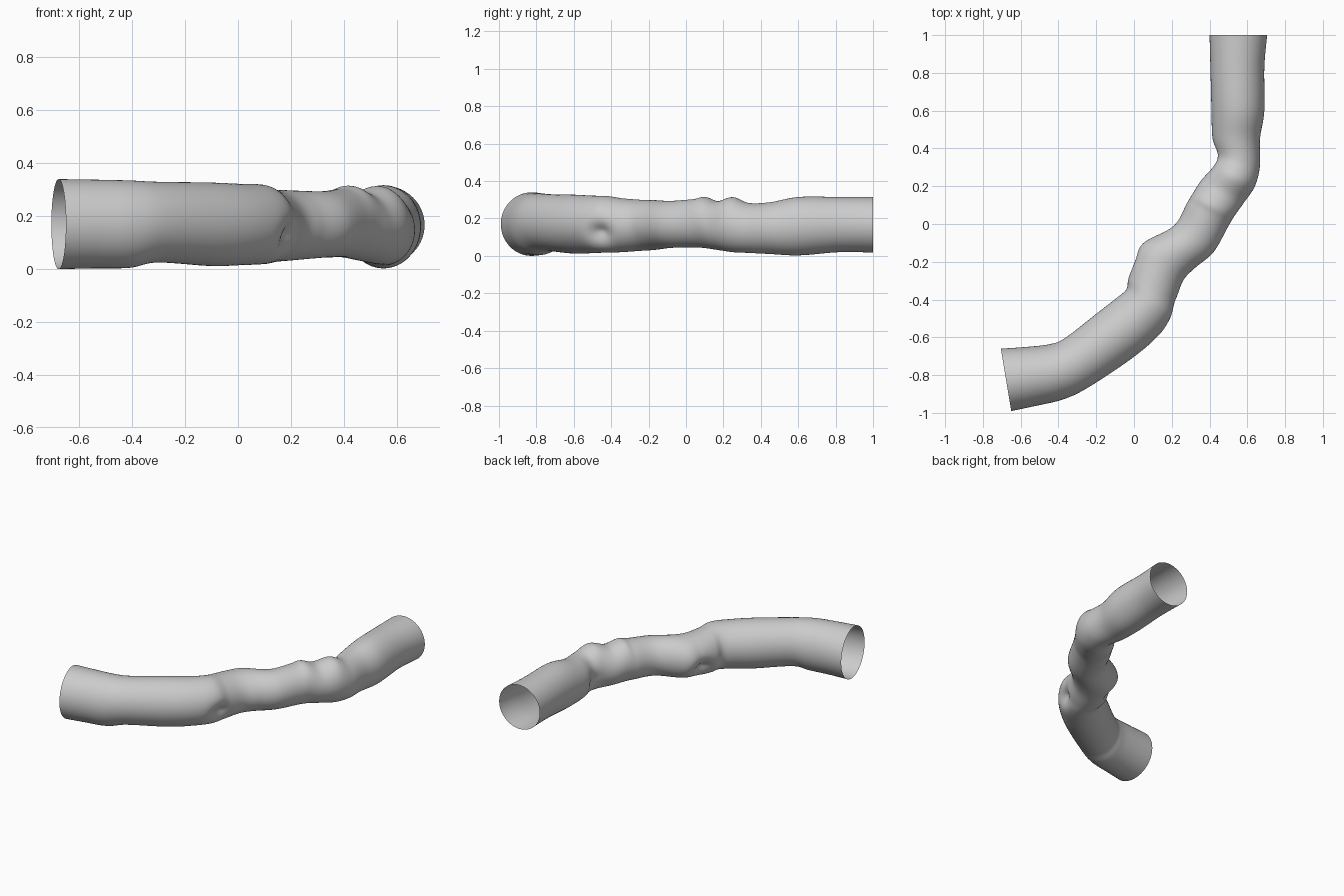
import bpy, bmesh, math
from mathutils import Vector

if "Cube" in bpy.data.objects:
    bpy.data.objects.remove(bpy.data.objects["Cube"])

# Stations along the tube: left x, left y, right x, right y, bottom z, top z
STATIONS = [
    (-.705, -.66, -.65, -.99, .000, .340),
    (-.56, -.65, -.53, -.965, .003, .338),
    (-.44, -.635, -.38, -.93, .005, .335),
    (-.36, -.60, -.25, -.87, .025, .330),
    (-.18, -.46, -.03, -.725, .012, .327),
    (-.09, -.39, .11, -.61, .015, .322),
    (-.04, -.345, .20, -.50, .018, .320),
    (-.03, -.285, .225, -.40, .020, .308),
    (.00, -.19, .26, -.30, .027, .300),
    (.05, -.10, .32, -.235, .032, .298),
    (.21, -.01, .42, -.15, .043, .294),
    (.28, .11, .495, -.02, .045, .304),
    (.31, .16, .53, .04, .042, .315),
    (.355, .23, .58, .11, .032, .292),
    (.415, .30, .64, .20, .020, .314),
    (.435, .36, .667, .31, .016, .283),
    (.415, .45, .667, .45, .010, .287),
    (.41, .61, .69, .60, .003, .315),
    (.405, .81, .69, .83, .020, .315),
    (.40, 1.0, .705, 1.0, .018, .315),
]
# Dents: centre, radius, inward depth
DENTS = [
    (Vector((.20, -.47, .12)), .085, .045),
    (Vector((.00, -.20, .10)), .085, .05),
    (Vector((.42, .37, .13)), .07, .02),
]
SIDES, STEPS = 56, 8


def spline(a, b, c, d, t):
    return [.5 * (2*q + (r-p)*t + (2*p - 5*q + 4*r - s)*t*t + (3*q - p - 3*r + s)*t**3)
            for p, q, r, s in zip(a, b, c, d)]


def samples():
    n = len(STATIONS)
    for i in range(n - 1):
        pts = [STATIONS[min(max(i + k, 0), n - 1)] for k in (-1, 0, 1, 2)]
        for j in range(STEPS):
            yield spline(*pts, j / STEPS)
    yield STATIONS[-1]


# Open tube skinned through elliptical rings
bm = bmesh.new()
rings = []
for lx, ly, rx, ry, z0, z1 in samples():
    mid = Vector(((lx + rx) / 2, (ly + ry) / 2, (z0 + z1) / 2))
    side = Vector(((rx - lx) / 2, (ry - ly) / 2, 0))
    up = Vector((0, 0, (z1 - z0) / 2))
    ring = []
    for k in range(SIDES):
        a = math.tau * k / SIDES
        p = mid + side * math.cos(a) + up * math.sin(a)
        inward = (mid - p).normalized()
        for c, r, depth in DENTS:
            p = p + inward * depth * math.exp(-((p - c).length / r) ** 2 * 2)
        ring.append(bm.verts.new(p))
    rings.append(ring)
for a, b in zip(rings, rings[1:]):
    for k in range(SIDES):
        m = (k + 1) % SIDES
        bm.faces.new((a[k], b[k], b[m], a[m]))
bmesh.ops.recalc_face_normals(bm, faces=bm.faces)
for f in bm.faces:
    f.smooth = True

mesh = bpy.data.meshes.new("bent_tube")
bm.to_mesh(mesh)
bm.free()
tube = bpy.data.objects.new("bent_tube", mesh)
bpy.context.collection.objects.link(tube)
